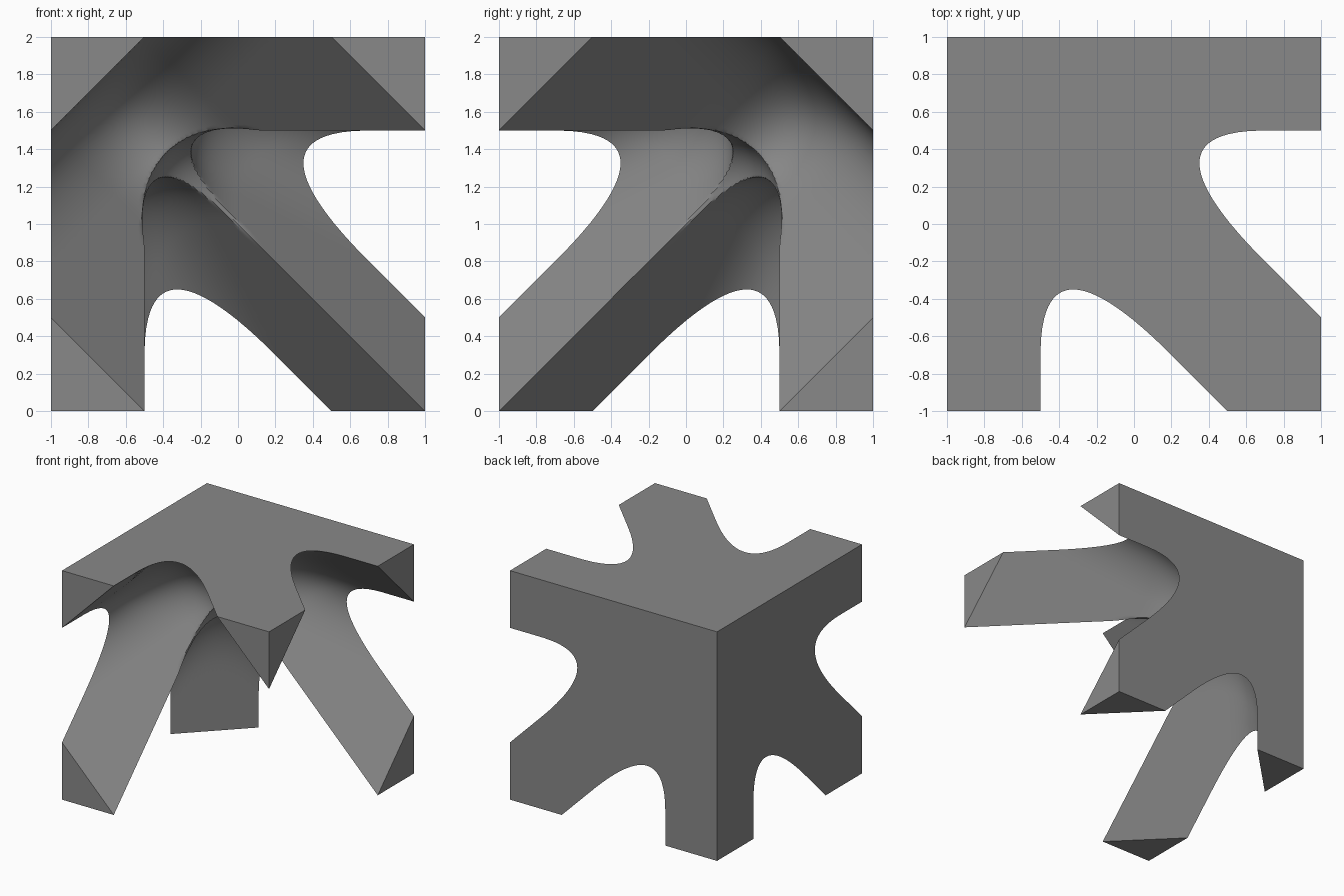
import bpy, bmesh, math
from mathutils import Vector

if "Cube" in bpy.data.objects:
    bpy.data.objects.remove(bpy.data.objects["Cube"])

# Corner node of a lattice: three edge struts and three face-diagonal struts
# grow from one cube corner. Local axes u, v, w run from that corner (0..2).
SIZE, REACH, N = 2.0, 4.0, 64


def smin(a, b, k):
    h = max(k - abs(a - b), 0) / k
    return min(a, b) - h * h * k / 4


def body(u, v, w):
    """Filleted union of the struts (u >= v >= w); the surface is where it is 1."""
    edge_strut = 2 * (v + w)
    diagonals = smin(2 * (u - v + w), 2 * (u + v - w), 2.0)
    return smin(edge_strut, diagonals, 1.4)


def reach(d):
    """Distance from the corner to the surface along direction d."""
    u, v, w = sorted(d, reverse=True)
    lo, hi = 0.0, REACH
    if body(u * hi, v * hi, w * hi) > 1:
        for _ in range(32):
            m = (lo + hi) / 2
            if body(u * m, v * m, w * m) > 1:
                hi = m
            else:
                lo = m
    # dished three-sided hub where the diagonal ridges meet
    s = u + v + w
    q = 3.1 * (u * u + v * v + w * w - s * s / 3)
    disc = s * s - 4 * 1.95 * q
    if disc > 0:
        hi = min(hi, 2 * 1.95 / (s + math.sqrt(disc)))
    return hi


bm = bmesh.new()

# Inner surface: three square patches, one around each edge strut
for axis in range(3):
    grid = []
    for i in range(N + 1):
        row = []
        for j in range(N + 1):
            d = [0, 0, 0]
            d[axis], d[(axis + 1) % 3], d[(axis + 2) % 3] = 1, i / N, j / N
            row.append(bm.verts.new(Vector(d) * reach(d)))
        grid.append(row)
    for i in range(N):
        for j in range(N):
            bm.faces.new((grid[i][j], grid[i + 1][j],
                          grid[i + 1][j + 1], grid[i][j + 1]))
bmesh.ops.remove_doubles(bm, verts=bm.verts[:], dist=1e-5)

# Flat outer faces: fans from the cube corner to the open border
corner = bm.verts.new((0, 0, 0))
for e in [e for e in bm.edges if e.is_boundary]:
    bm.faces.new((corner, e.verts[0], e.verts[1]))

# Trim the strut ends to the cube and cap them
for axis in range(3):
    n = Vector((0, 0, 0))
    n[axis] = 1
    bmesh.ops.bisect_plane(bm, geom=bm.verts[:] + bm.edges[:] + bm.faces[:],
                           dist=1e-6, plane_co=n * SIZE, plane_no=n,
                           clear_outer=True)
    bmesh.ops.holes_fill(bm, edges=[e for e in bm.edges if e.is_boundary], sides=0)

# Place the corner at left, back, top
for vert in bm.verts:
    u, v, w = vert.co
    vert.co = (u - 1, 1 - v, 2 - w)
bmesh.ops.recalc_face_normals(bm, faces=bm.faces[:])

mesh = bpy.data.meshes.new("lattice_corner")
bm.to_mesh(mesh)
bm.free()
obj = bpy.data.objects.new("lattice_corner", mesh)
bpy.context.collection.objects.link(obj)

mat = bpy.data.materials.new("mid grey")
mat.diffuse_color = (0.25, 0.25, 0.25, 1)
mat.use_nodes = True
mat.node_tree.nodes["Principled BSDF"].inputs["Base Color"].default_value = mat.diffuse_color
mesh.materials.append(mat)

bpy.context.view_layer.objects.active = obj
obj.select_set(True)
bpy.ops.object.shade_smooth_by_angle(angle=math.radians(25))
